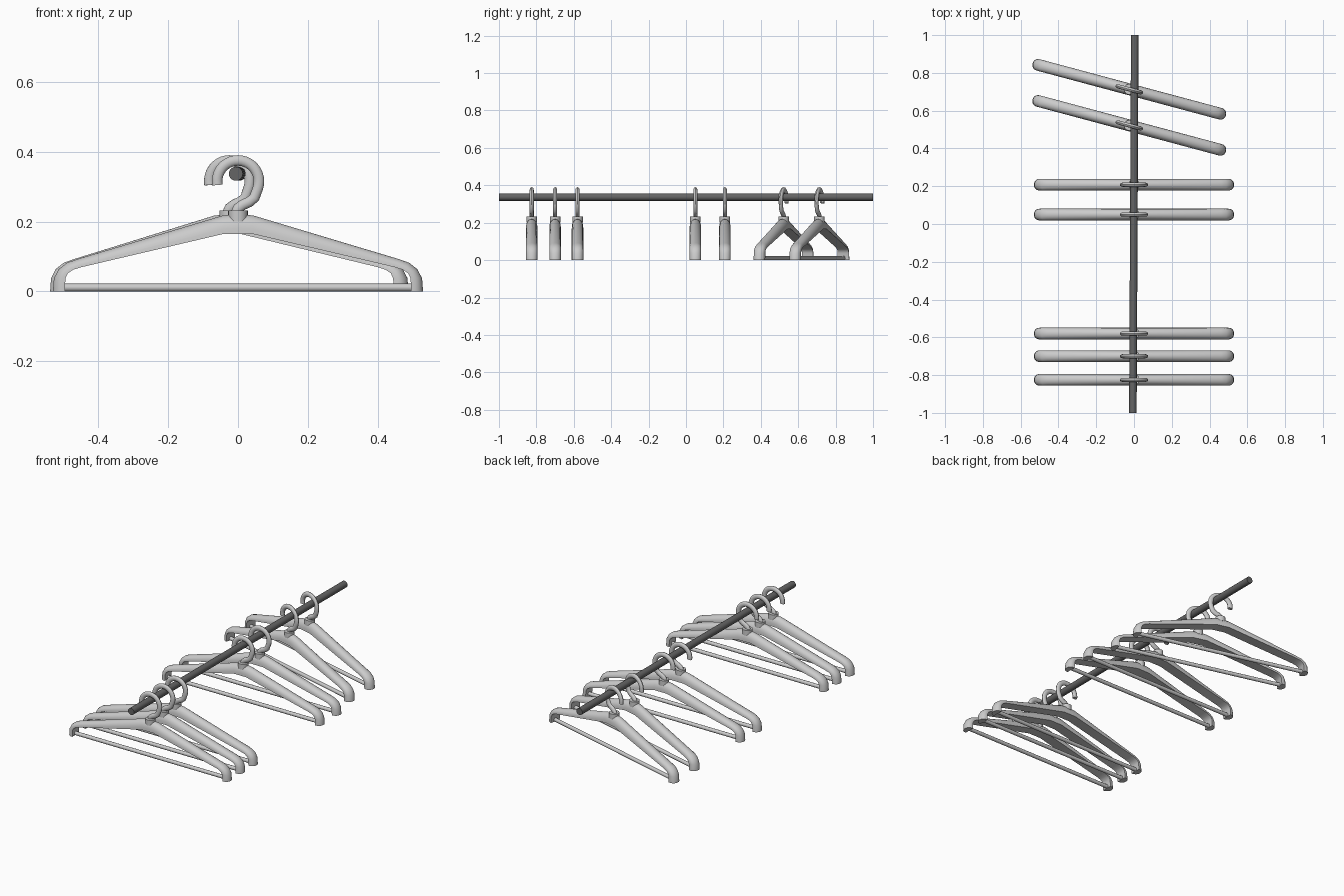
import bpy, bmesh
from math import sin, cos, pi, radians
from mathutils import Vector, Matrix

cube = bpy.data.objects.get("Cube")
if cube:
    bpy.data.objects.remove(cube)


def material(name, value):
    m = bpy.data.materials.new(name)
    m.use_nodes = True
    color = (value, value, value, 1)
    m.diffuse_color = color
    m.node_tree.nodes["Principled BSDF"].inputs["Base Color"].default_value = color
    return m


plastic = material("light grey plastic", 0.6)
metal = material("dark grey metal", 0.13)


def finish(name, bm, mat):
    bmesh.ops.recalc_face_normals(bm, faces=bm.faces)
    mesh = bpy.data.meshes.new(name)
    bm.to_mesh(mesh)
    bm.free()
    mesh.materials.append(mat)
    obj = bpy.data.objects.new(name, mesh)
    bpy.context.collection.objects.link(obj)
    bpy.ops.object.select_all(action="DESELECT")
    obj.select_set(True)
    bpy.context.view_layer.objects.active = obj
    bpy.ops.object.shade_smooth_by_angle(angle=radians(40))
    return obj


def loft(bm, rings):
    loops = [[bm.verts.new(p) for p in ring] for ring in rings]
    n = len(loops[0])
    for a, b in zip(loops, loops[1:]):
        for i in range(n):
            bm.faces.new((a[i], a[(i + 1) % n], b[(i + 1) % n], b[i]))
    bm.faces.new(loops[0])
    bm.faces.new(loops[-1])


def rod(bm, start, end, radius, sides):
    start, end = Vector(start), Vector(end)
    turn = (end - start).to_track_quat("Z", "Y").to_matrix().to_4x4()
    bmesh.ops.create_cone(bm, cap_ends=True, segments=sides, radius1=radius, radius2=radius,
                          depth=(end - start).length,
                          matrix=Matrix.Translation((start + end) / 2) @ turn)


# Shoulder arms: inner and outer edge of each station, from the middle to the tip
def build_body():
    half = [((0.04, 0.165), (0.045, 0.217)), ((0.45, 0.069), (0.462, 0.092)),
            ((0.472, 0.062), (0.49, 0.082)), ((0.487, 0.052), (0.513, 0.064)),
            ((0.494, 0.038), (0.527, 0.038)), ((0.496, 0), (0.53, 0))]
    mirrored = [((-a[0], a[1]), (-b[0], b[1])) for a, b in reversed(half)]
    rings = []
    for inner, outer in mirrored + [((0, 0.165), (0, 0.222))] + half:
        a, b = Vector((inner[0], 0, inner[1])), Vector((outer[0], 0, outer[1]))
        ring = []
        for i in range(17):
            t = pi * i / 16
            ring.append(a.lerp(b, sin(t) ** 0.8) + Vector((0, 0.031 * cos(t), 0)))
        rings.append(ring)
    bm = bmesh.new()
    loft(bm, rings)
    return finish("hanger_arms", bm, plastic)


# Hook: three-quarter ring that swings back to the neck
def build_hook():
    path = [Vector((0.06 * cos(t), 0, 0.315 + 0.06 * sin(t)))
            for t in [radians(190 - 10 * i) for i in range(22)]]
    path += [Vector((x, 0, z)) for x, z in
             [(0.047, 0.268), (0.032, 0.256), (0.014, 0.248), (0, 0.238), (-0.006, 0.225), (-0.006, 0.2)]]
    rings = []
    for i, p in enumerate(path):
        along = path[min(i + 1, len(path) - 1)] - path[max(i - 1, 0)]
        side = Vector((along.z, 0, -along.x)).normalized()
        rings.append([p + side * 0.015 * cos(t) + Vector((0, 0.011 * sin(t), 0))
                      for t in [2 * pi * k / 12 for k in range(12)]])
    bm = bmesh.new()
    loft(bm, rings)
    return finish("hanger_hook", bm, plastic)


# Collar under the hook and the trouser bar
def build_collar():
    bm = bmesh.new()
    rod(bm, (0, 0, 0.2), (0, 0, 0.232), 0.028, 20)
    return finish("hanger_collar", bm, plastic)


def build_bar():
    bm = bmesh.new()
    rod(bm, (-0.505, 0, 0.011), (0.505, 0, 0.011), 0.011, 12)
    return finish("hanger_bar", bm, plastic)


# Seven hangers share the same four meshes
parts = [build_body(), build_hook(), build_collar(), build_bar()]
places = [(0, -0.825, 0), (0, -0.7, 0), (0, -0.58, 0), (0, 0.05, 0), (0, 0.208, 0),
          (-0.025, 0.522, -15), (-0.025, 0.713, -15)]
for n, (x, y, angle) in enumerate(places):
    for part in parts:
        obj = part
        if n:
            obj = part.copy()
            bpy.context.collection.objects.link(obj)
        obj.location = (x, y, 0)
        obj.rotation_euler.z = radians(angle)

# Rail
bm = bmesh.new()
rod(bm, (-0.006, -1, 0.337), (0.004, 1, 0.337), 0.02, 20)
finish("rail", bm, metal)
